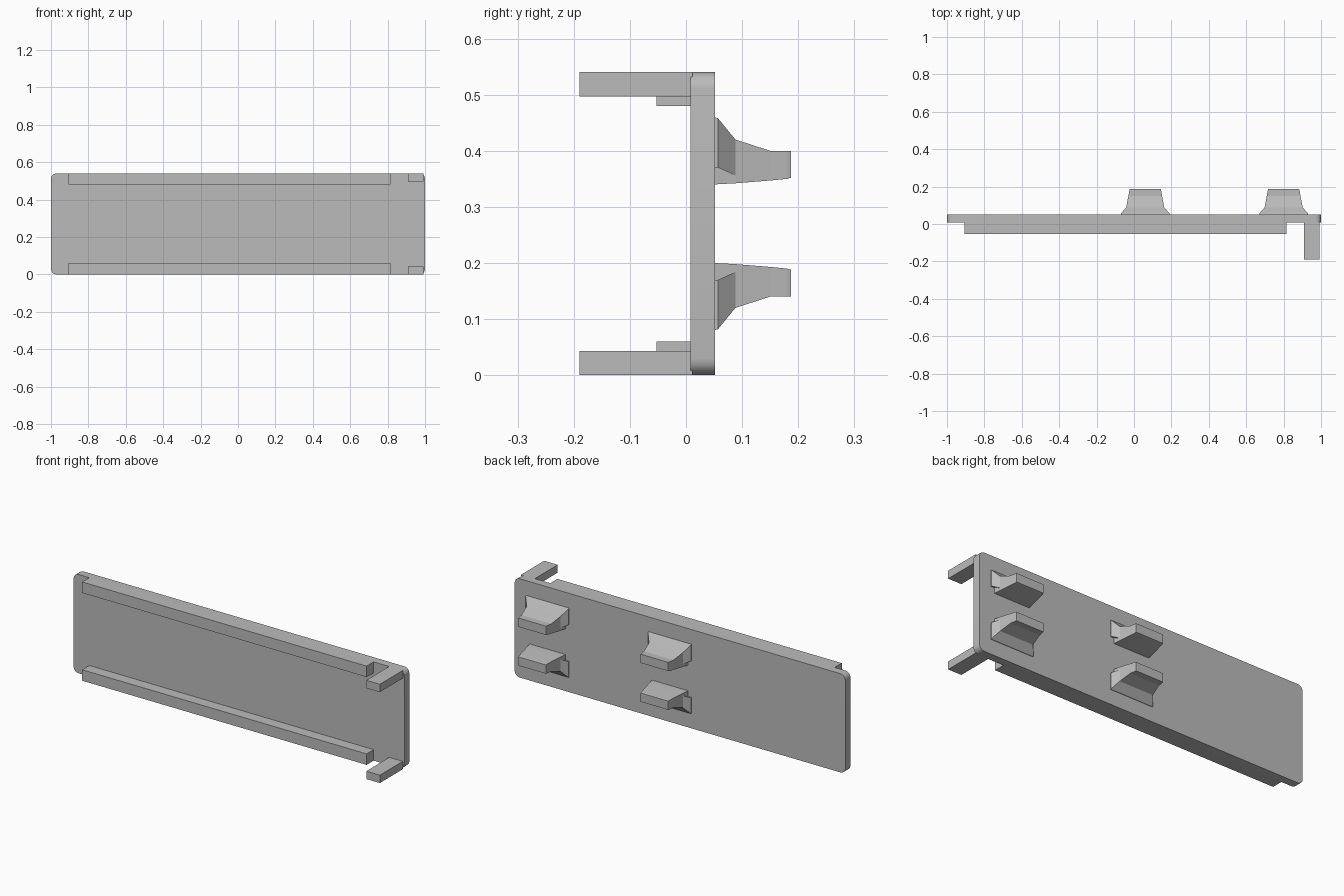
import bpy, bmesh
from mathutils import Vector

if "Cube" in bpy.data.objects:
    bpy.data.objects.remove(bpy.data.objects["Cube"])

grey = bpy.data.materials.new("plain_grey")
grey.use_nodes = True
COLOR = (0.5, 0.5, 0.5, 1)
grey.diffuse_color = COLOR
grey.node_tree.nodes["Principled BSDF"].inputs["Base Color"].default_value = COLOR

H = 0.54  # overall height; parts mirror about its middle


def finish(name, bm):
    bmesh.ops.recalc_face_normals(bm, faces=bm.faces)
    mesh = bpy.data.meshes.new(name)
    bm.to_mesh(mesh)
    bm.free()
    mesh.materials.append(grey)
    obj = bpy.data.objects.new(name, mesh)
    bpy.context.collection.objects.link(obj)
    return obj


def loft(name, cx, sections, flip=False):
    """Skin rectangles given as (y, half width, low z, high z)."""
    bm = bmesh.new()
    rings = []
    for y, w, lo, hi in sections:
        if flip:
            lo, hi = H - hi, H - lo
        rings.append([bm.verts.new((cx + sx * w, y, z))
                      for sx, z in ((-1, lo), (1, lo), (1, hi), (-1, hi))])
    for a, b in zip(rings, rings[1:]):
        for i in range(4):
            j = (i + 1) % 4
            bm.faces.new((a[i], a[j], b[j], b[i]))
    bm.faces.new(rings[0])
    bm.faces.new(rings[-1])
    return finish(name, bm)


# Main panel with rounded corners
bm = bmesh.new()
bmesh.ops.create_cube(bm, size=1)
for v in bm.verts:
    v.co = Vector((v.co.x * 2, 0.03 + v.co.y * 0.044, H / 2 + v.co.z * H))
corners = [e for e in bm.edges if abs(e.verts[0].co.y - e.verts[1].co.y) > 0.01]
bmesh.ops.bevel(bm, geom=corners, offset=0.03, segments=6, profile=0.5, affect='EDGES')
panel = finish("panel", bm)
bpy.context.view_layer.objects.active = panel
panel.select_set(True)
bpy.ops.object.shade_smooth_by_angle(angle=0.6)

for side, flip in (("lower", True), ("upper", False)):
    # Long rail and end arm on the front
    loft(side + "_rail", -0.045, [(-0.053, 0.86, 0.48, H), (0.012, 0.86, 0.48, H)], flip)
    loft(side + "_arm", 0.95, [(-0.19, 0.041, 0.497, H), (0.012, 0.041, 0.497, H)], flip)
    # Two tapered clips on the back, each with a flared root
    for place, cx in (("middle", 0.06), ("end", 0.80)):
        loft(f"{side}_{place}_clip", cx, [
            (0.05, 0.108, 0.34, 0.42), (0.088, 0.102, 0.342, 0.42),
            (0.15, 0.09, 0.347, 0.40), (0.18, 0.085, 0.35, 0.40),
            (0.187, 0.083, 0.352, 0.40)], flip)
        loft(f"{side}_{place}_clip_root", cx, [
            (0.05, 0.13, 0.37, 0.46), (0.057, 0.13, 0.37, 0.458),
            (0.088, 0.102, 0.356, 0.42)], flip)
